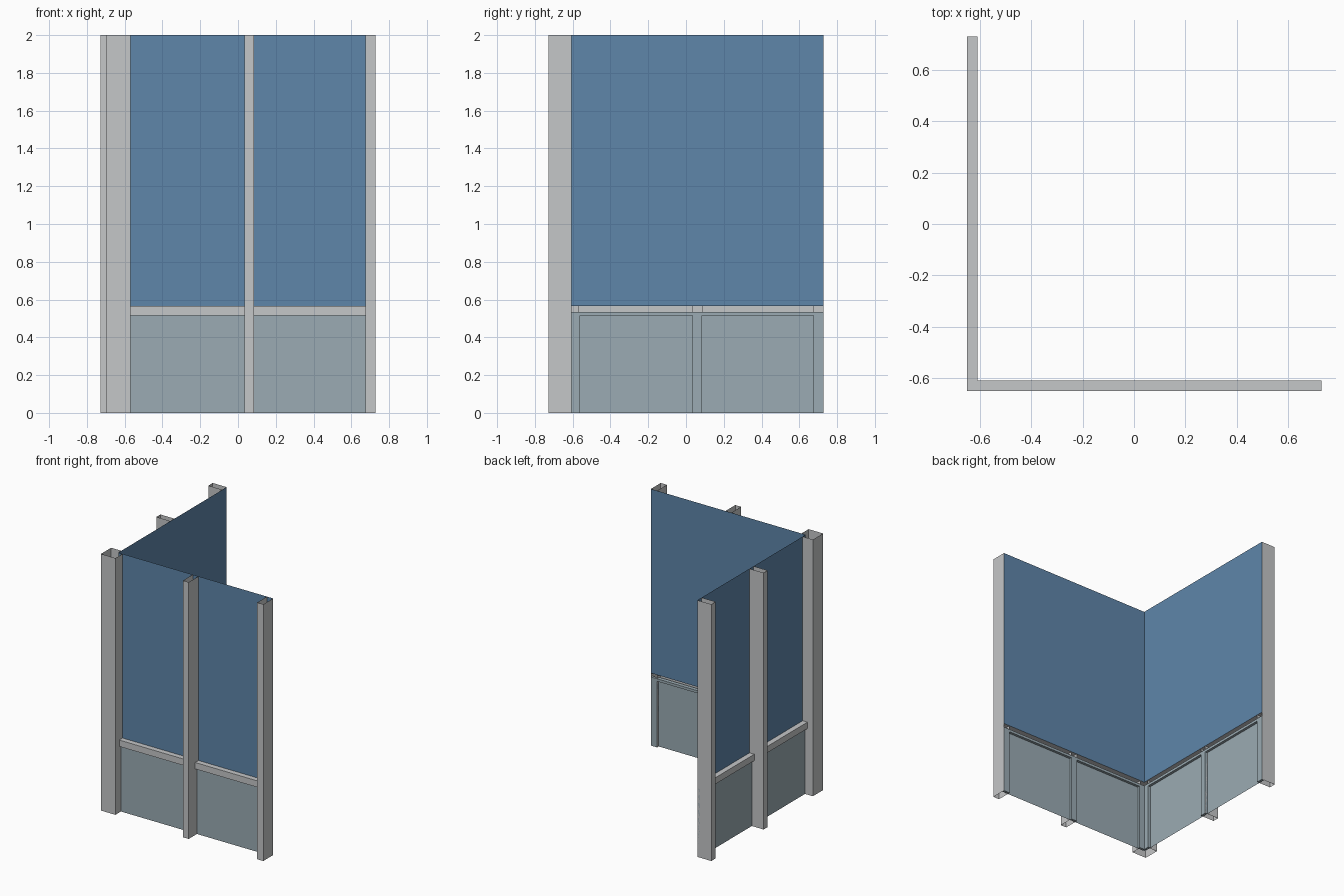
import bpy
import bmesh
from mathutils import Vector

if "Cube" in bpy.data.objects:
    bpy.data.objects.remove(bpy.data.objects["Cube"], do_unlink=True)


def material(name, rgb):
    m = bpy.data.materials.new(name)
    m.use_nodes = True
    m.diffuse_color = (*rgb, 1)
    m.node_tree.nodes["Principled BSDF"].inputs["Base Color"].default_value = (*rgb, 1)
    return m


METAL = material("light grey metal", (0.56, 0.57, 0.58))
GLASS = material("blue glass", (0.114, 0.238, 0.402))
PANEL = material("grey blue panel", (0.328, 0.407, 0.451))

INNER = -0.607      # inner plane of both walls
RAIL = -0.648       # outer face of the rail
OUT = -0.728        # outer face of the posts
END = 0.728         # free end of each wall
RECESS = INNER - 0.02
TOP, SILL, LEDGE, RAIL_LOW = 2.0, 0.565, 0.535, 0.515
CORNER_OUT, CORNER_IN = -0.695, -0.57
POSTS = {"middle": (0.035, 0.085), "end": (0.675, END)}


def finish(bm, name, mat, swap):
    # the side wall is the front wall reflected across the diagonal
    if swap:
        for v in bm.verts:
            v.co.x, v.co.y = v.co.y, v.co.x
    bmesh.ops.recalc_face_normals(bm, faces=bm.faces)
    mesh = bpy.data.meshes.new(name)
    bm.to_mesh(mesh)
    bm.free()
    mesh.materials.append(mat)
    obj = bpy.data.objects.new(name, mesh)
    bpy.context.collection.objects.link(obj)


def sheet(name, points, sweep, mat, swap=False):
    """Thin sheet: an open profile swept along a vector."""
    bm = bmesh.new()
    sweep = Vector(sweep)
    rows = [(bm.verts.new(p), bm.verts.new(Vector(p) + sweep)) for p in points]
    for (a, b), (c, d) in zip(rows, rows[1:]):
        bm.faces.new((a, c, d, b))
    finish(bm, name, mat, swap)


def box(name, low, high, mat, swap=False):
    bm = bmesh.new()
    bmesh.ops.create_cube(bm, size=1)
    for v in bm.verts:
        v.co = [low[i] if v.co[i] < 0 else high[i] for i in range(3)]
    finish(bm, name, mat, swap)


for wall, swap in (("front", False), ("side", True)):
    # glazing and lower panel
    sheet(f"{wall}_glass", [(INNER, INNER, SILL), (END, INNER, SILL)],
          (0, 0, TOP - SILL), GLASS, swap)
    sheet(f"{wall}_lower_panel", [(RECESS, RECESS, 0), (END, RECESS, 0)],
          (0, 0, LEDGE), PANEL, swap)

    # hollow posts, open at top and bottom
    for label, (a, b) in POSTS.items():
        sheet(f"{wall}_{label}_post",
              [(a, INNER, 0), (a, OUT, 0), (b, OUT, 0), (b, INNER, 0)],
              (0, 0, TOP), METAL, swap)

    # rail channels between posts
    edges = [CORNER_IN, *POSTS["middle"], POSTS["end"][0]]
    for label, a, b in (("inner", *edges[:2]), ("outer", *edges[2:])):
        sheet(f"{wall}_{label}_rail",
              [(a, RAIL, SILL), (a, RAIL, RAIL_LOW), (a, RECESS, RAIL_LOW)],
              (b - a, 0, 0), METAL, swap)

    # raised frame on the inside of the lower panel
    strips = [(INNER, INNER + 0.045), *POSTS.values()]
    for i, (a, b) in enumerate(strips):
        box(f"{wall}_frame_strip_{i}", (a, RECESS, 0), (b, INNER, LEDGE), PANEL, swap)
    for i, ((_, a), (b, _)) in enumerate(zip(strips, strips[1:])):
        box(f"{wall}_frame_ledge_{i}", (a, RECESS - 0.01, RAIL_LOW),
            (b, INNER, LEDGE), PANEL, swap)

# corner post wrapped around the outside of the corner
sheet("corner_post",
      [(CORNER_IN, INNER, 0), (CORNER_IN, CORNER_OUT, 0), (CORNER_OUT, CORNER_OUT, 0),
       (CORNER_OUT, CORNER_IN, 0), (INNER, CORNER_IN, 0)], (0, 0, TOP), METAL)

# continuous rail top running round the corner
bm = bmesh.new()
outline = [(RAIL, RAIL), (END, RAIL), (END, INNER), (INNER, INNER), (INNER, END), (RAIL, END)]
bm.faces.new([bm.verts.new((x, y, SILL)) for x, y in outline])
finish(bm, "rail_top", METAL, False)
